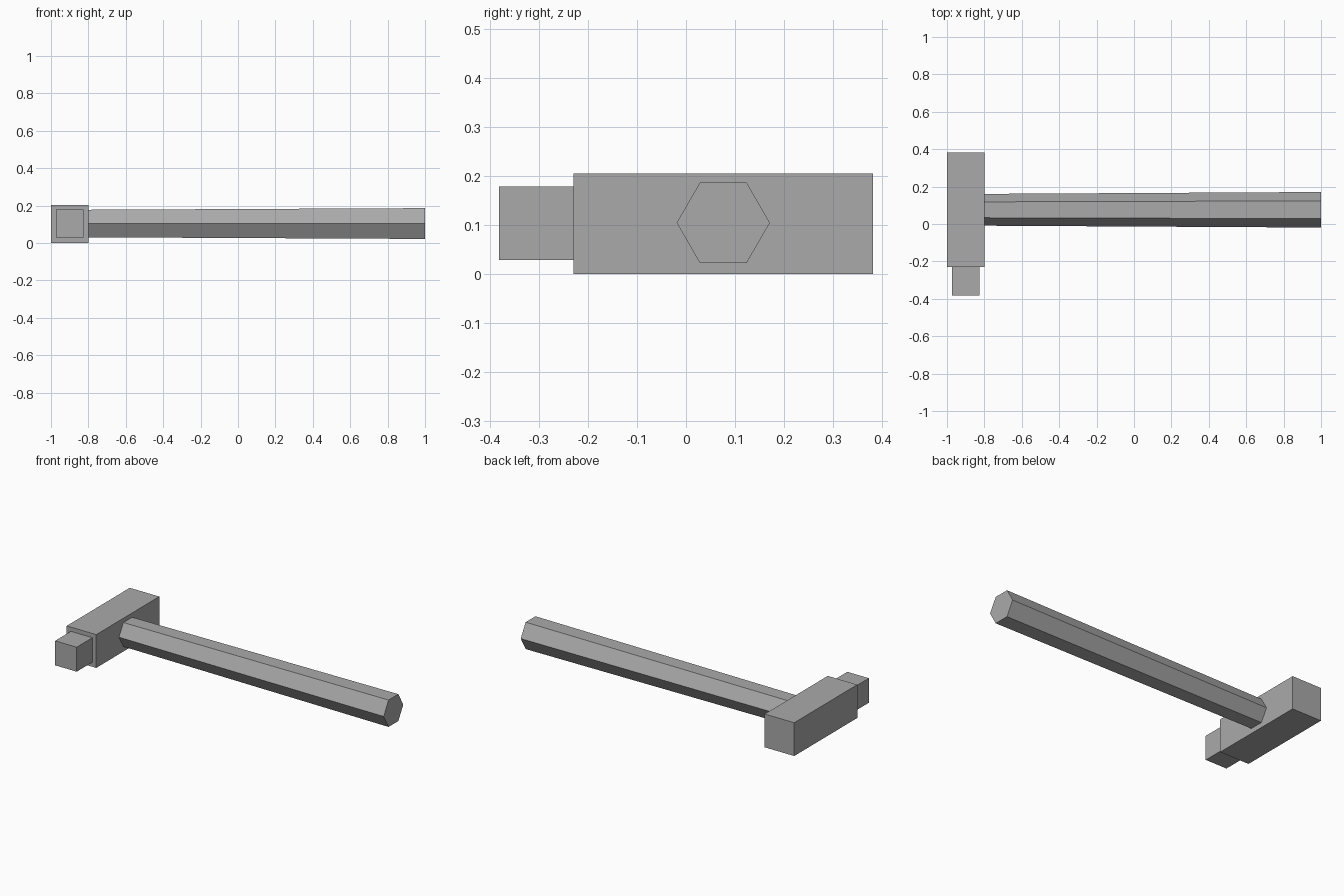
import bpy
import math

cube = bpy.data.objects.get("Cube")
if cube:
    bpy.data.objects.remove(cube, do_unlink=True)

# Single grey finish for the whole tool
grey = bpy.data.materials.new("plain_grey")
grey.use_nodes = True
colour = (0.4, 0.4, 0.4, 1.0)
grey.diffuse_color = colour
grey.node_tree.nodes["Principled BSDF"].inputs["Base Color"].default_value = colour


def finish(name):
    obj = bpy.context.object
    obj.name = name
    obj.data.materials.append(grey)
    bpy.ops.object.transform_apply(location=False, rotation=True, scale=True)
    return obj


def box(name, low, high):
    centre = [(a + b) / 2 for a, b in zip(low, high)]
    bpy.ops.mesh.primitive_cube_add(size=1, location=centre)
    bpy.context.object.scale = [b - a for a, b in zip(low, high)]
    return finish(name)


# Hammer head and its smaller striking face
box("hammer_head", (-1, -0.229, 0), (-0.8, 0.381, 0.204))
box("striking_face", (-0.972, -0.381, 0.028), (-0.826, -0.229, 0.178))

# Six-sided handle, widening away from the head
start, end = -0.8, 1.0
bpy.ops.mesh.primitive_cone_add(
    vertices=6, radius1=0.085, radius2=0.095, depth=end - start,
    location=((start + end) / 2, 0.076, 0.104),
    rotation=(0, math.pi / 2, 0))
finish("handle")
